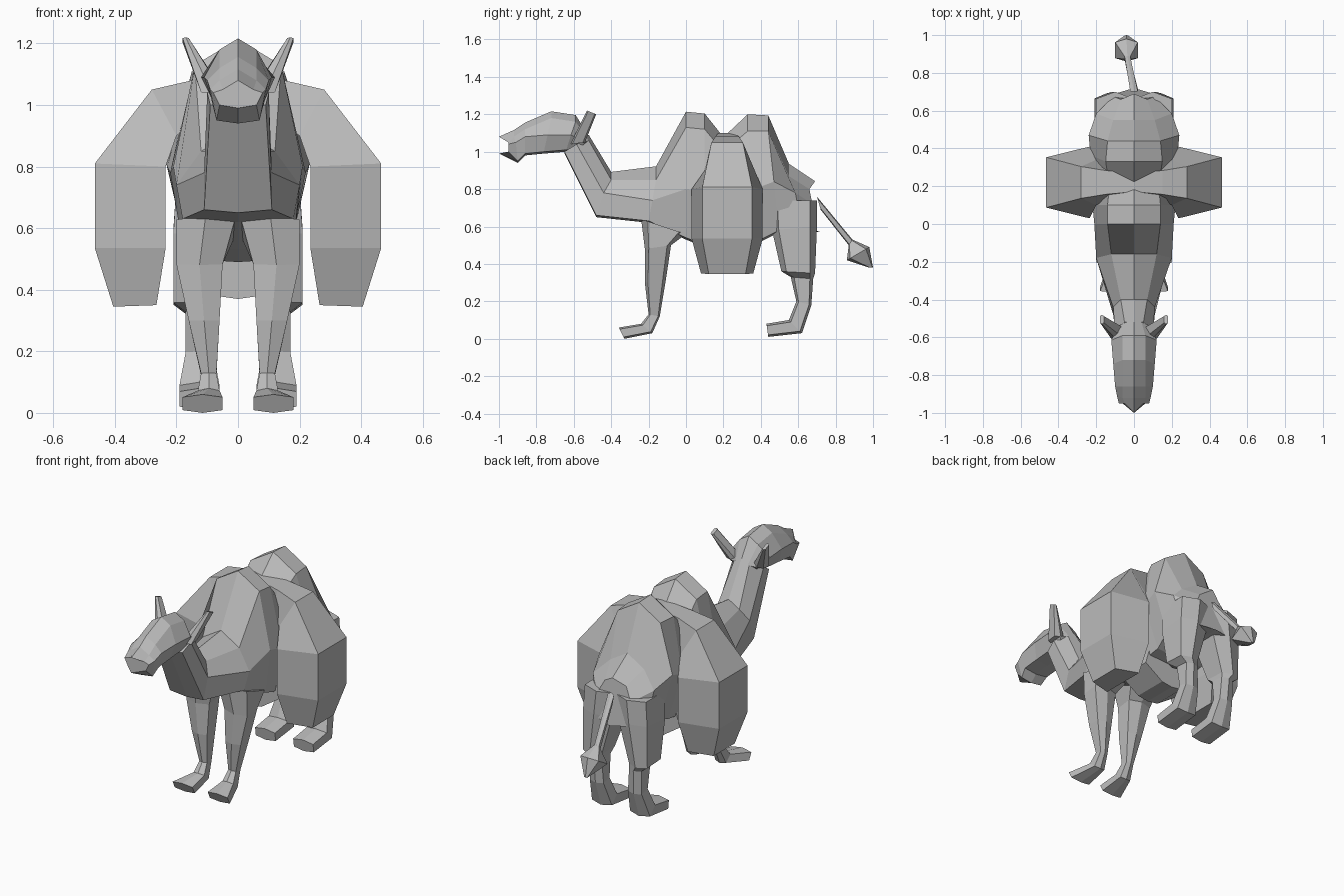
import bpy
import bmesh

cube = bpy.data.objects.get("Cube")
if cube:
    bpy.data.objects.remove(cube)

grey = bpy.data.materials.new("plain grey")
grey.diffuse_color = (0.5, 0.5, 0.5, 1)
grey.use_nodes = True
shader = next(n for n in grey.node_tree.nodes if n.type == 'BSDF_PRINCIPLED')
shader.inputs["Base Color"].default_value = grey.diffuse_color


def loft(name, rings, side=1):
    """Skin a row of equal-sized rings and cap both ends; side=-1 mirrors in x."""
    bm = bmesh.new()
    rows = [[bm.verts.new((side * x, y, z)) for x, y, z in ring] for ring in rings]
    count = len(rows[0])
    for lower, upper in zip(rows, rows[1:]):
        for i in range(count):
            j = (i + 1) % count
            bm.faces.new((lower[i], lower[j], upper[j], upper[i]))
    bm.faces.new(rows[0])
    bm.faces.new(rows[-1])
    bmesh.ops.recalc_face_normals(bm, faces=bm.faces)
    mesh = bpy.data.meshes.new(name)
    bm.to_mesh(mesh)
    bm.free()
    mesh.materials.append(grey)
    obj = bpy.data.objects.new(name, mesh)
    bpy.context.collection.objects.link(obj)
    return obj


def pair(name, rings):
    """Build the same part on both sides of the animal."""
    loft("left_" + name, rings, side=1)
    loft("right_" + name, rings, side=-1)


def trunk_ring(top, top_half, middle, middle_half, bottom, bottom_half, push=0):
    """Symmetric eight-sided ring between a top and a bottom (y, z) point.
    The back is ridged in proportion to its width; push moves the centre line."""
    top_y, top_z = top
    bottom_y, bottom_z = bottom
    middle_y = (top_y + bottom_y) / 2
    right = [(top_half, top_y, top_z),
             (middle_half, middle_y, middle),
             (bottom_half, bottom_y, bottom_z)]
    left = [(-x, y, z) for x, y, z in reversed(right)]
    ridge = (0, top_y + push, top_z + top_half * 0.6)
    keel = (0, bottom_y + push, bottom_z - 0.01)
    return [ridge] + right + [keel] + left


def limb_ring(start, end, inner, outer):
    """Six-sided ring spanning two side-profile points, with a ridge at each."""
    def between(t):
        return [a + (b - a) * t for a, b in zip(start, end)]
    centre = (inner + outer) / 2
    near, far = between(0.15), between(0.85)
    return [(centre, *start), (outer, *near), (outer, *far),
            (centre, *end), (inner, *far), (inner, *near)]


def bag_ring(inner, outer, half_length, centre_y=0.22):
    """Trapezoid ring between two (x, z) points, shorter on the outside."""
    (inner_x, inner_z), (outer_x, outer_z) = inner, outer
    outer_half = half_length * 0.7
    return [(inner_x, centre_y - half_length, inner_z),
            (outer_x, centre_y - outer_half, outer_z),
            (outer_x, centre_y + outer_half, outer_z),
            (inner_x, centre_y + half_length, inner_z)]


# Neck, chest, two ridged humps and rump
body = [
    ((-.52, 1.06), .05, 1.04, .1, (-.65, 1), .09),
    ((-.4, .85), .07, .78, .11, (-.48, .66), .11),
    ((-.16, .85), .12, .74, .2, (-.2, .63), .18),
    ((0, 1.13), .14, .8, .21, (0, .54), .18),
    ((.1, 1.12), .14, .78, .22, (.1, .5), .16),
    ((.2, 1), .13, .78, .22, (.2, .5), .16),
    ((.33, 1.11), .15, .8, .23, (.4, .53), .16),
    ((.44, 1.11), .14, .84, .24, (.5, .58), .18),
    ((.55, .87), .11, .78, .2, (.62, .58), .17),
    ((.66, .8), .07, .72, .11, (.69, .58), .1, .03),
]
loft("body", [trunk_ring(*row) for row in body])

# Belly girth hanging between the bags
loft("belly_girth", [trunk_ring((y, .6), .15, .46, .19, (y, .38), .07)
                     for y in (.12, .33)])

# Head with a ridged crown and pointed muzzle
head = [
    ((-.52, 1.06), .04, 1.05, .09, (-.56, 1.02), .07),
    ((-.59, 1.16), .06, 1.09, .12, (-.64, 1.01), .08),
    ((-.72, 1.18), .06, 1.09, .11, (-.76, 1), .08),
    ((-.86, 1.12), .06, 1.08, .1, (-.86, .99), .08),
    ((-.92, 1.08), .06, 1.05, .09, (-.9, .95), .07),
    ((-.95, 1.05), .05, 1.04, .08, (-.95, 1), .06, -.05),
]
loft("head", [trunk_ring(*row) for row in head])

# Ears, broad at the base and tilted outwards
ear = [((-.62, 1.04), (-.54, 1.05), .05, .12),
       ((-.53, 1.22), (-.48, 1.2), .16, .18)]
pair("ear", [limb_ring(*row) for row in ear])

# Front legs, broad where they join the chest, with forward-pointing feet
front_leg = [((-.24, .64), (0, .56), .01, .2),
             ((-.22, .48), (-.08, .5), .05, .2),
             ((-.22, .3), (-.11, .3), .06, .16),
             ((-.2, .13), (-.14, .12), .07, .12),
             ((-.24, .08), (-.18, .03), .06, .13),
             ((-.36, .06), (-.33, 0), .05, .18)]
pair("front_leg", [limb_ring(*row) for row in front_leg])

# Hind legs with heavy thighs joining at the rump
hind_leg = [((.45, .74), (.7, .74), 0, .2),
            ((.46, .58), (.7, .6), .02, .21),
            ((.51, .36), (.69, .35), .09, .21),
            ((.56, .33), (.68, .32), .09, .17),
            ((.59, .2), (.67, .18), .08, .17),
            ((.55, .1), (.62, .03), .06, .19),
            ((.43, .08), (.44, .01), .06, .19)]
pair("hind_leg", [limb_ring(*row) for row in hind_leg])

# Tail ending in a tuft
tail = [((.7, .76), (.72, .69), -.02, .02),
        ((.89, .53), (.87, .5), -.05, -.02),
        ((.98, .49), (.86, .42), -.1, .02),
        ((1, .38), (.98, .38), -.05, -.03)]
loft("tail", [limb_ring(*row) for row in tail])

# Saddle bags joined over the back
bag = [((0, .95), (0, 1.1), .07),
       ((.13, .95), (.15, 1.08), .09),
       ((.2, .9), (.28, 1.05), .12),
       ((.235, .8), (.465, .81), .19),
       ((.235, .535), (.465, .535), .19),
       ((.265, .35), (.405, .345), .14)]
pair("saddle_bag", [bag_ring(*row) for row in bag])
